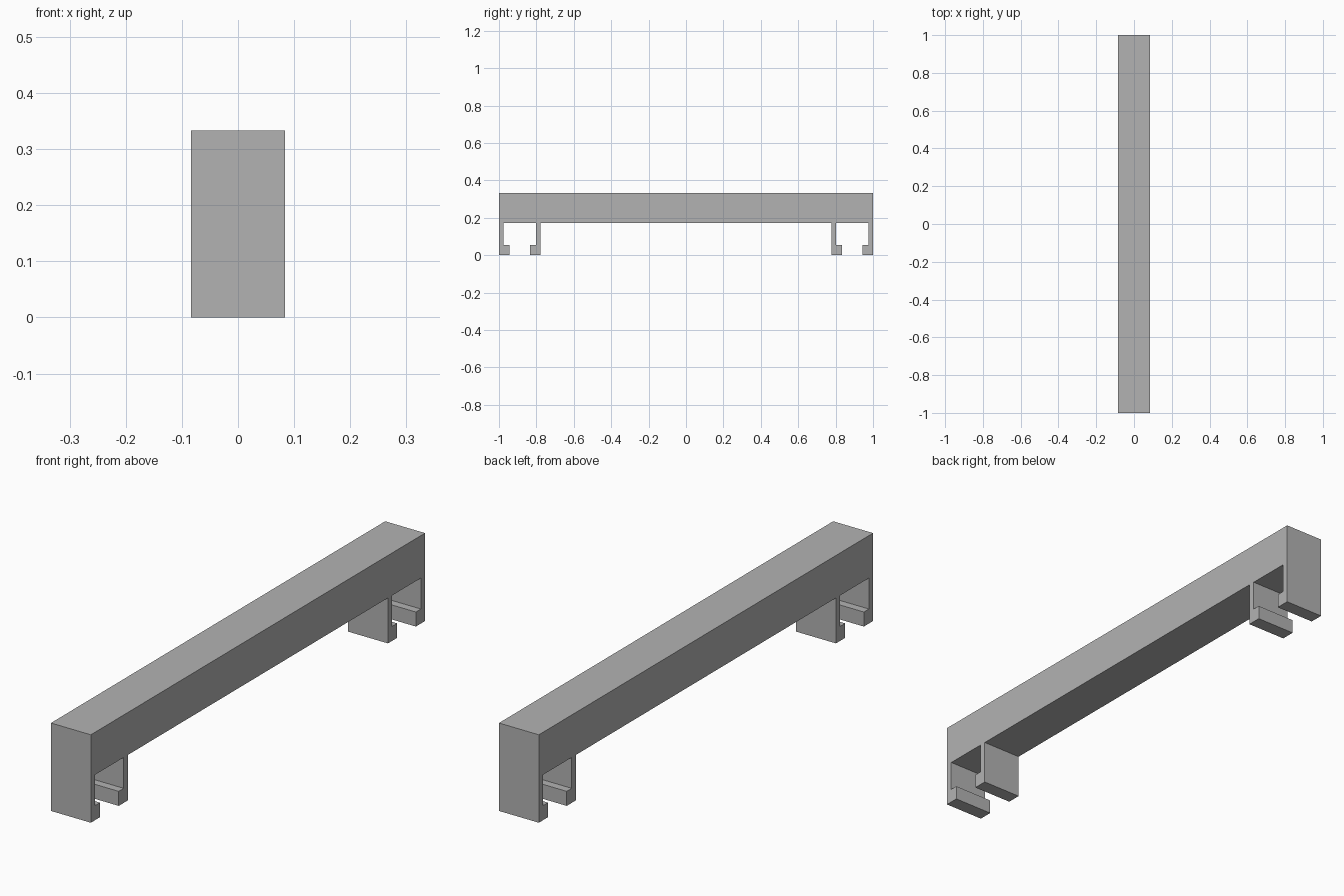
import bpy
import bmesh

cube = bpy.data.objects.get("Cube")
if cube:
    bpy.data.objects.remove(cube, do_unlink=True)

WIDTH = 0.167      # extrusion along x
TOP = 0.333        # top of the beam
UNDER = 0.172      # underside of the beam
LIP_TOP = 0.055    # height of the clip lips
WALL = 0.025       # clip wall thickness
LIP = 0.055        # wall plus lip
INNER = 0.778      # inner face of each clip

# Half of the side profile (y, z), from the outer top corner to the inner clip wall
half = [
    (1, TOP), (1, 0), (1 - LIP, 0), (1 - LIP, LIP_TOP),
    (1 - WALL, LIP_TOP), (1 - WALL, UNDER),
    (INNER + WALL, UNDER), (INNER + WALL, LIP_TOP),
    (INNER + LIP, LIP_TOP), (INNER + LIP, 0),
    (INNER, 0), (INNER, UNDER),
]
profile = half + [(-y, z) for y, z in reversed(half)]

# Beam with a pair of hooked clips at each end, extruded across its width
bm = bmesh.new()
face = bm.faces.new([bm.verts.new((-WIDTH / 2, y, z)) for y, z in profile])
extruded = bmesh.ops.extrude_face_region(bm, geom=[face], use_keep_orig=True)
moved = [v for v in extruded["geom"] if isinstance(v, bmesh.types.BMVert)]
bmesh.ops.translate(bm, verts=moved, vec=(WIDTH, 0, 0))
bmesh.ops.recalc_face_normals(bm, faces=bm.faces)
mesh = bpy.data.meshes.new("clip_beam")
bm.to_mesh(mesh)
bm.free()

beam = bpy.data.objects.new("clip_beam", mesh)
bpy.context.collection.objects.link(beam)

# Plain grey
grey = bpy.data.materials.new("grey")
grey.use_nodes = True
colour = (0.45, 0.45, 0.45, 1)
grey.diffuse_color = colour
grey.node_tree.nodes["Principled BSDF"].inputs["Base Color"].default_value = colour
mesh.materials.append(grey)
